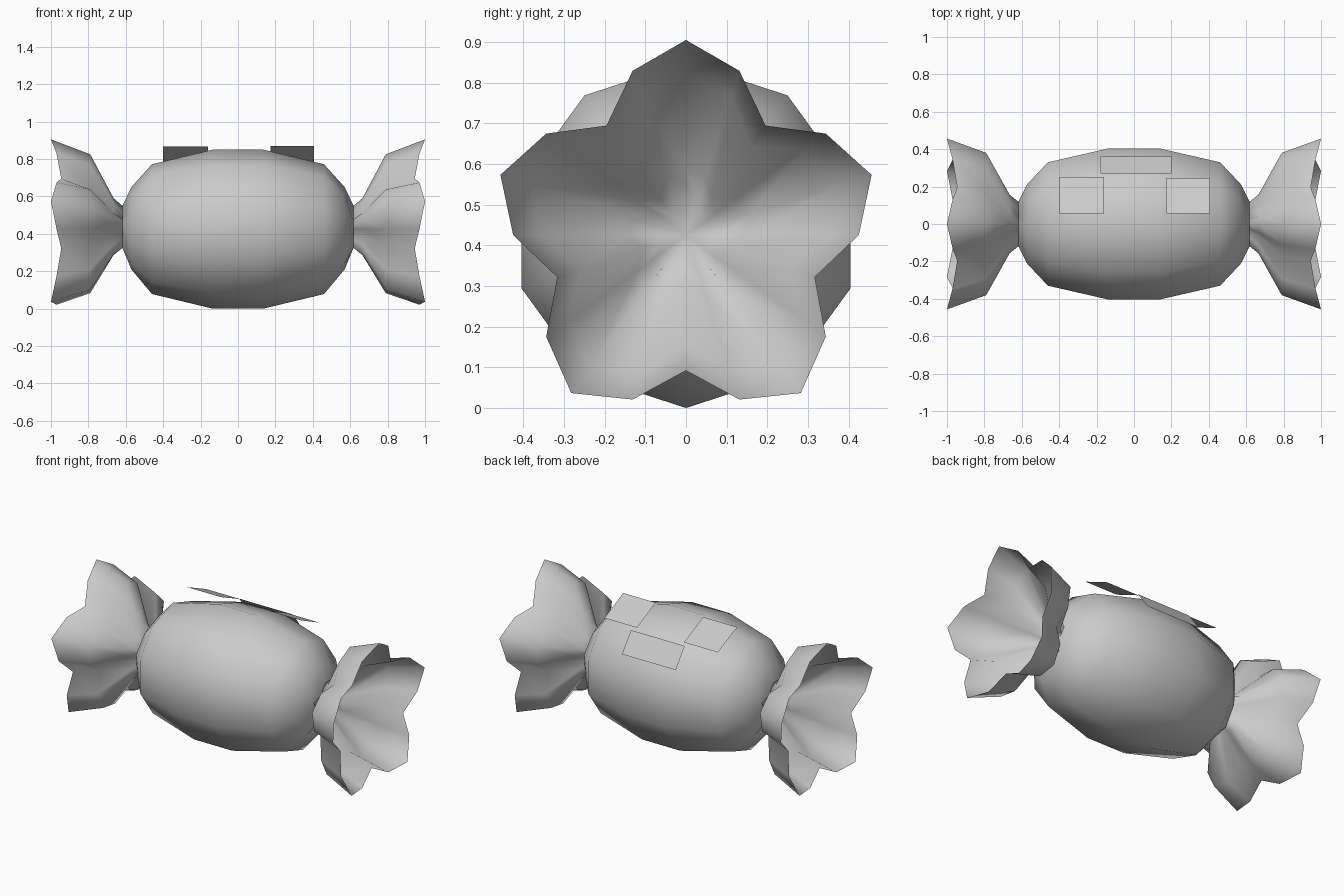
import bpy, bmesh
from math import sin, cos, tau

cube = bpy.data.objects.get("Cube")
if cube:
    bpy.data.objects.remove(cube)

AXIS_Z = 0.425

grey = bpy.data.materials.new("wrapper_grey")
grey.use_nodes = True
grey.diffuse_color = (0.6, 0.6, 0.6, 1)
grey.node_tree.nodes["Principled BSDF"].inputs["Base Color"].default_value = (0.6, 0.6, 0.6, 1)


def finish(name, bm, smooth=True):
    mesh = bpy.data.meshes.new(name)
    bm.to_mesh(mesh)
    bm.free()
    mesh.materials.append(grey)
    for poly in mesh.polygons:
        poly.use_smooth = smooth
    obj = bpy.data.objects.new(name, mesh)
    bpy.context.collection.objects.link(obj)
    return obj


def loft(name, rings, sides, capped, side=1):
    """Skin rings around the x axis; each ring cycles (x, radius) pairs from lobe to fold."""
    bm = bmesh.new()
    loops = []
    for ring in rings:
        loop = []
        for i in range(sides):
            x, r = ring[i % len(ring)]
            a = tau * i / sides
            loop.append(bm.verts.new((side * x, r * sin(a), AXIS_Z + r * cos(a))))
        loops.append(loop)
    for a, b in zip(loops, loops[1:]):
        for i in range(sides):
            j = (i + 1) % sides
            quad = (a[i], a[j], b[j], b[i])
            bm.faces.new(quad if side < 0 else quad[::-1])
    # close the pinched ends with a shallow fan
    for k in capped:
        x = rings[k][0][0] * side
        centre = bm.verts.new((x * 0.99, 0, AXIS_Z))
        for i in range(sides):
            bm.faces.new((loops[k][i], loops[k][(i + 1) % sides], centre))
    bmesh.ops.recalc_face_normals(bm, faces=bm.faces)
    return finish(name, bm)


# Sweet body: ten-sided barrel gathered into a star at both necks
half = [(0.135, 0.425, 0.425), (0.46, 0.347, 0.347), (0.57, 0.225, 0.215), (0.618, 0.125, 0.08)]
profile = [(-x, t, v) for x, t, v in reversed(half)] + half
loft("sweet_body", [[(x, t), (x, v)] for x, t, v in profile], 10, (0, -1))

# Flared wrapper ends: five lobes with folds between them
flare = [
    [(0.618, 0.125), (0.618, 0.09), (0.618, 0.06), (0.618, 0.09)],
    [(0.665, 0.165), (0.665, 0.145), (0.665, 0.11), (0.665, 0.145)],
    [(0.79, 0.40), (0.79, 0.36), (0.79, 0.27), (0.79, 0.36)],
    [(1.0, 0.48), (0.97, 0.425), (0.945, 0.333), (0.97, 0.425)],
]
for name, side in (("left_wrapper_end", 1), ("right_wrapper_end", -1)):
    loft(name, flare, 20, (0,), side)


# Flat label panels lying along the upper back of the body
def panel(name, x0, x1, near, far):
    bm = bmesh.new()
    corners = ((x0, *near), (x1, *near), (x1, *far), (x0, *far))
    bm.faces.new([bm.verts.new(c) for c in corners])
    finish(name, bm, smooth=False)


panel("right_upper_panel", -0.4, -0.16, (0.055, 0.867), (0.25, 0.78))
panel("left_upper_panel", 0.175, 0.405, (0.055, 0.87), (0.245, 0.782))
panel("lower_panel", -0.18, 0.2, (0.27, 0.77), (0.36, 0.65))
